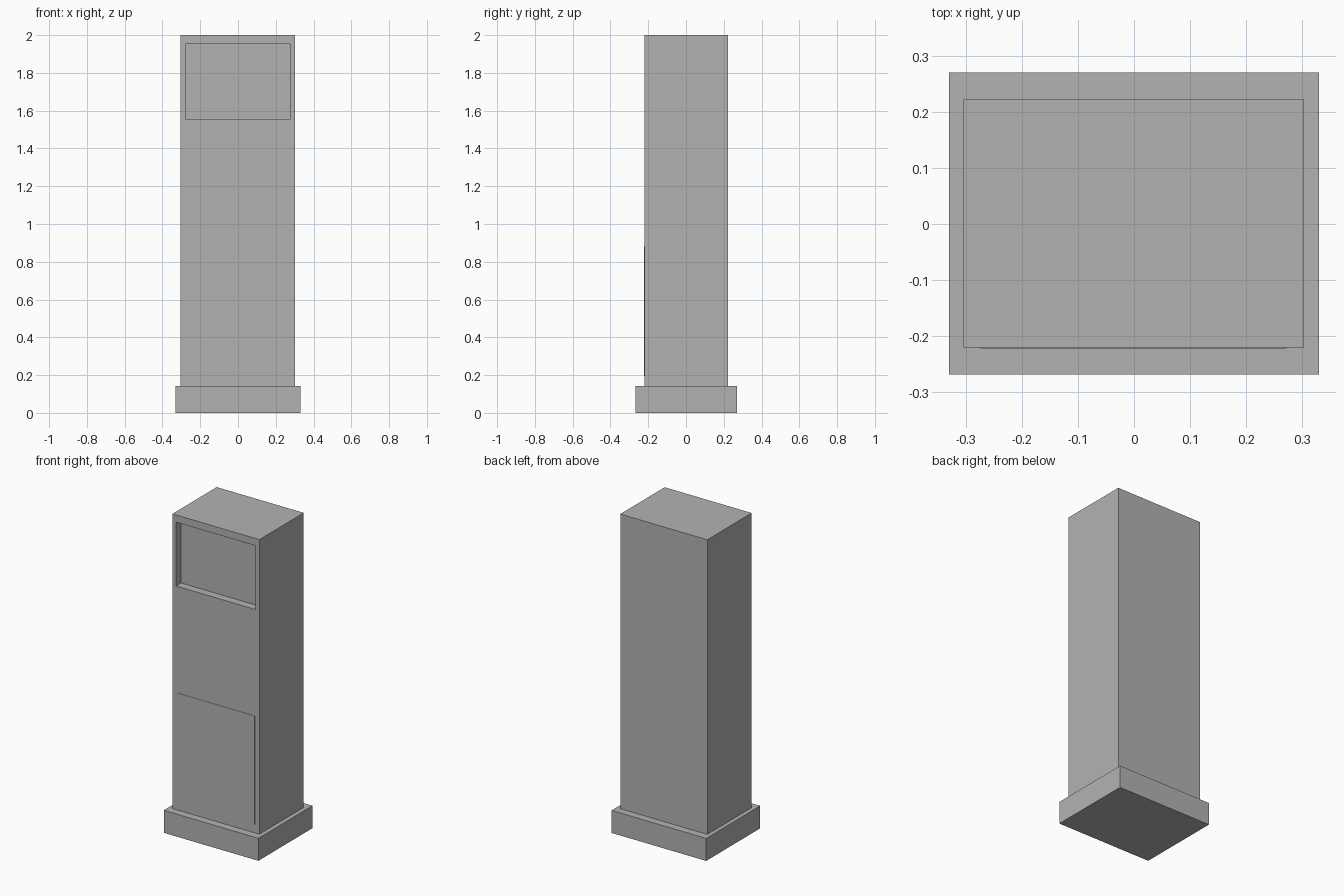
import bpy
import bmesh
from mathutils import Vector

cube = bpy.data.objects.get("Cube")
if cube:
    bpy.data.objects.remove(cube, do_unlink=True)

# One plain grey for the whole kiosk
grey = bpy.data.materials.new("plain grey")
grey.use_nodes = True
colour = (0.45, 0.45, 0.45, 1)
grey.diffuse_color = colour
grey.node_tree.nodes["Principled BSDF"].inputs["Base Color"].default_value = colour


def box(name, low, high):
    """Box between two opposite corners."""
    low, high = Vector(low), Vector(high)
    bm = bmesh.new()
    bmesh.ops.create_cube(bm, size=1)
    bmesh.ops.scale(bm, vec=high - low, verts=bm.verts)
    bmesh.ops.translate(bm, vec=(low + high) / 2, verts=bm.verts)
    mesh = bpy.data.meshes.new(name)
    bm.to_mesh(mesh)
    bm.free()
    mesh.materials.append(grey)
    obj = bpy.data.objects.new(name, mesh)
    bpy.context.collection.objects.link(obj)
    return obj


# Plinth and tall cabinet
box("base_plinth", (-0.33, -0.268, 0), (0.33, 0.27, 0.142))
cabinet = box("cabinet", (-0.304, -0.22, 0.142), (0.303, 0.222, 2))

# Shallow screen recess cut into the upper front
cutter = box("screen_recess_cutter", (-0.278, -0.3, 1.552), (0.276, -0.17, 1.954))
cutter.hide_render = True
cutter.hide_viewport = True
cutter.display_type = 'WIRE'
cut = cabinet.modifiers.new("screen_recess", 'BOOLEAN')
cut.operation = 'DIFFERENCE'
cut.solver = 'EXACT'
cut.object = cutter

# Thin access panel on the lower front
box("access_panel", (-0.274, -0.222, 0.196), (0.272, -0.219, 0.88))
